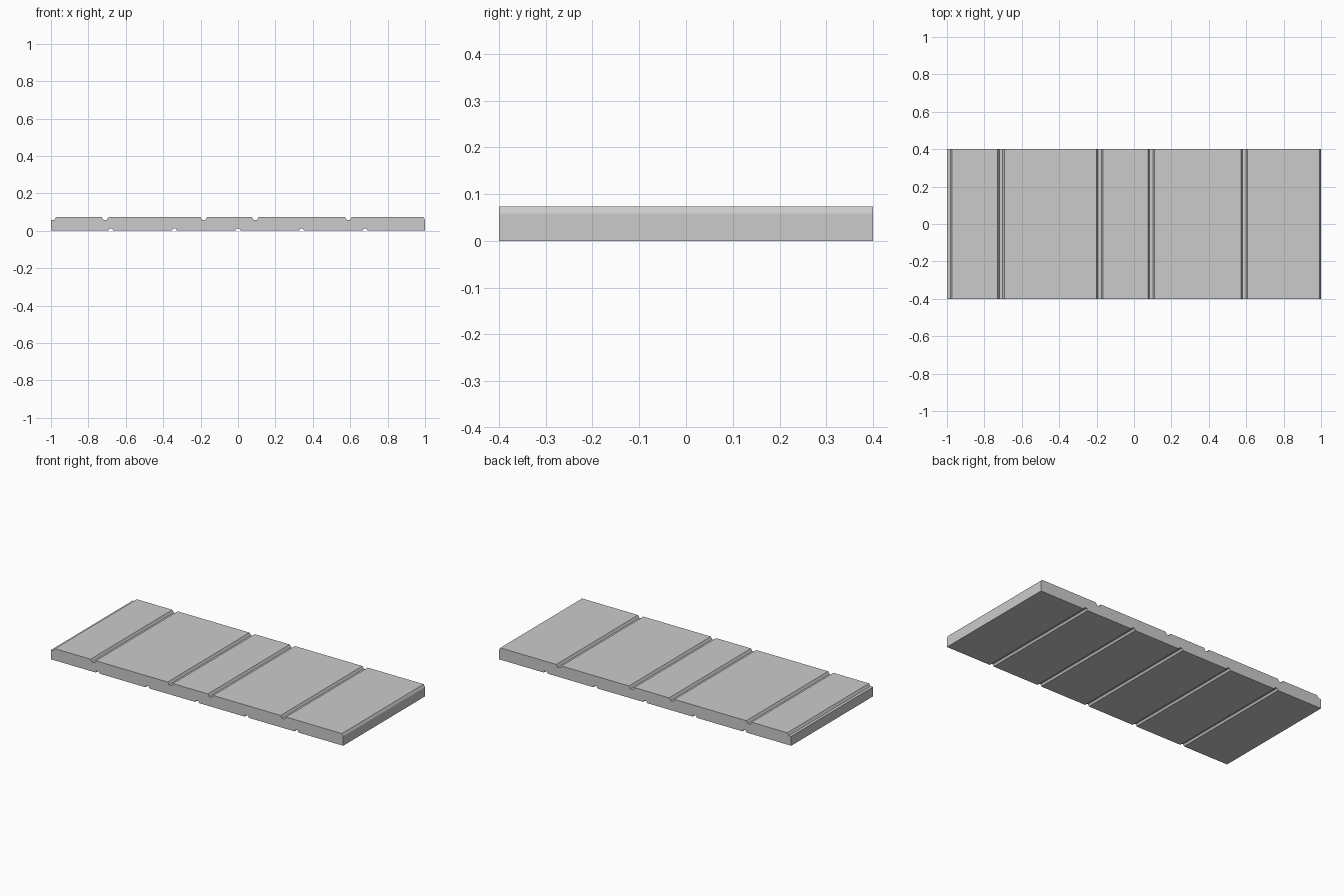
import bpy, bmesh

if "Cube" in bpy.data.objects:
    bpy.data.objects.remove(bpy.data.objects["Cube"])

TOP, FLOOR, NOTCH = 0.073, 0.058, 0.012
HALF_Y = 0.4
SLOPE = 0.009            # width of each sloped groove side

# Underside outline, left to right, with five small relief notches
profile = [(-1, 0)]
for x in (-0.68, -0.34, 0, 0.34, 0.68):
    profile += [(x - 0.014, 0), (x - 0.007, NOTCH), (x + 0.007, NOTCH), (x + 0.014, 0)]

# Right end with its sloped edge
profile += [(1, 0), (1, FLOOR), (1 - SLOPE, TOP)]

# Top outline, right to left, with four flat-bottomed board joints
for left, right in ((0.572, 0.608), (0.074, 0.110), (-0.201, -0.165), (-0.729, -0.693)):
    profile += [(right, TOP), (right - SLOPE, FLOOR), (left + SLOPE, FLOOR), (left, TOP)]

# Left end with its half joint
profile += [(-0.973, TOP), (-0.973 - SLOPE, FLOOR), (-1, FLOOR)]

# Extrude the outline through the depth
bm = bmesh.new()
face = bm.faces.new([bm.verts.new((x, -HALF_Y, z)) for x, z in profile])
result = bmesh.ops.extrude_face_region(bm, geom=[face], use_keep_orig=True)
moved = [v for v in result["geom"] if isinstance(v, bmesh.types.BMVert)]
bmesh.ops.translate(bm, verts=moved, vec=(0, 2 * HALF_Y, 0))
bmesh.ops.recalc_face_normals(bm, faces=bm.faces)

mesh = bpy.data.meshes.new("grooved_panel")
bm.to_mesh(mesh)
bm.free()
panel = bpy.data.objects.new("grooved_panel", mesh)
bpy.context.collection.objects.link(panel)
